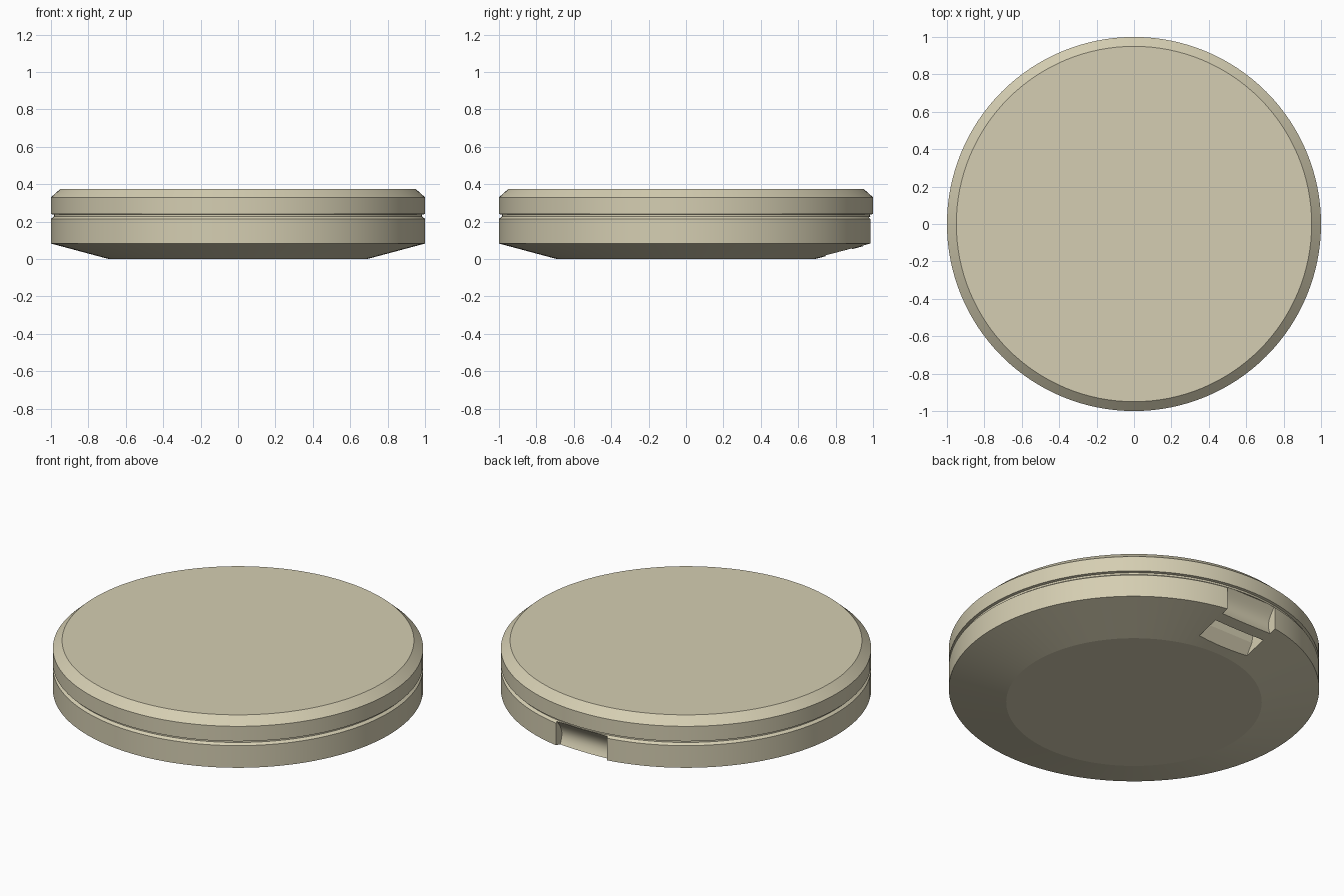
import bpy, bmesh, math

if "Cube" in bpy.data.objects:
    bpy.data.objects.remove(bpy.data.objects["Cube"])

SEGMENTS = 128
stone = bpy.data.materials.new("warm_beige")
stone.diffuse_color = (0.665, 0.617, 0.445, 1)
stone.use_nodes = True
stone.node_tree.nodes["Principled BSDF"].inputs["Base Color"].default_value = stone.diffuse_color


def make_object(name, bm):
    bmesh.ops.recalc_face_normals(bm, faces=bm.faces)
    mesh = bpy.data.meshes.new(name)
    bm.to_mesh(mesh)
    bm.free()
    obj = bpy.data.objects.new(name, mesh)
    bpy.context.collection.objects.link(obj)
    mesh.materials.append(stone)
    return obj


def lathe(name, profile):
    """Closed solid of revolution with flat single-face caps."""
    bm = bmesh.new()
    rings = []
    for r, z in profile:
        rings.append([bm.verts.new((r * math.cos(a), r * math.sin(a), z))
                      for a in (2 * math.pi * i / SEGMENTS for i in range(SEGMENTS))])
    for low, high in zip(rings, rings[1:]):
        for i in range(SEGMENTS):
            j = (i + 1) % SEGMENTS
            bm.faces.new((low[i], low[j], high[j], high[i]))
    bm.faces.new(rings[0][::-1])
    bm.faces.new(rings[-1])
    return make_object(name, bm)


def prism(name, outline, half_width):
    """Extrude a (y, z) outline along x."""
    bm = bmesh.new()
    face = bm.faces.new([bm.verts.new((-half_width, y, z)) for y, z in outline])
    new = bmesh.ops.extrude_face_region(bm, geom=[face])["geom"]
    bmesh.ops.translate(bm, vec=(2 * half_width, 0, 0),
                        verts=[v for v in new if isinstance(v, bmesh.types.BMVert)])
    obj = make_object(name, bm)
    obj.hide_render = True
    return obj


# Round case: sloped base, straight wall, parting groove, chamfered lid
case = lathe("case", [(0.69, 0), (1, 0.083), (1, 0.215), (0.985, 0.227),
                      (0.985, 0.238), (1, 0.241), (1, 0.33), (0.95, 0.375)])

# Concave finger scoop in the rear wall
scoop_curve = [(0.95 - 0.035 * math.sin(math.pi * t / 10) + 0.03 * t / 10,
                0.06 + 0.165 * t / 10) for t in range(11)]
scoop = prism("scoop_cutter", scoop_curve + [(1.1, 0.225), (1.1, 0.06)], 0.168)

# Slot under the scoop that leaves a narrow grip lip
slot = prism("slot_cutter", [(0.735, 0), (0.79, 0.082), (0.80, 0.13),
                             (0.875, 0.13), (0.895, 0)], 0.168)

for cutter in (scoop, slot):
    mod = case.modifiers.new(cutter.name, "BOOLEAN")
    mod.operation = "DIFFERENCE"
    mod.solver = "EXACT"
    mod.object = cutter

# Bake the cuts, remove the cutters, shade smoothly with crisp edges
bpy.context.view_layer.update()
baked = bpy.data.meshes.new_from_object(
    case.evaluated_get(bpy.context.evaluated_depsgraph_get()))
case.modifiers.clear()
case.data = baked
for cutter in (scoop, slot):
    bpy.data.objects.remove(cutter)
bpy.ops.object.select_all(action="DESELECT")
case.select_set(True)
bpy.context.view_layer.objects.active = case
bpy.ops.object.shade_smooth_by_angle(angle=math.radians(12))
